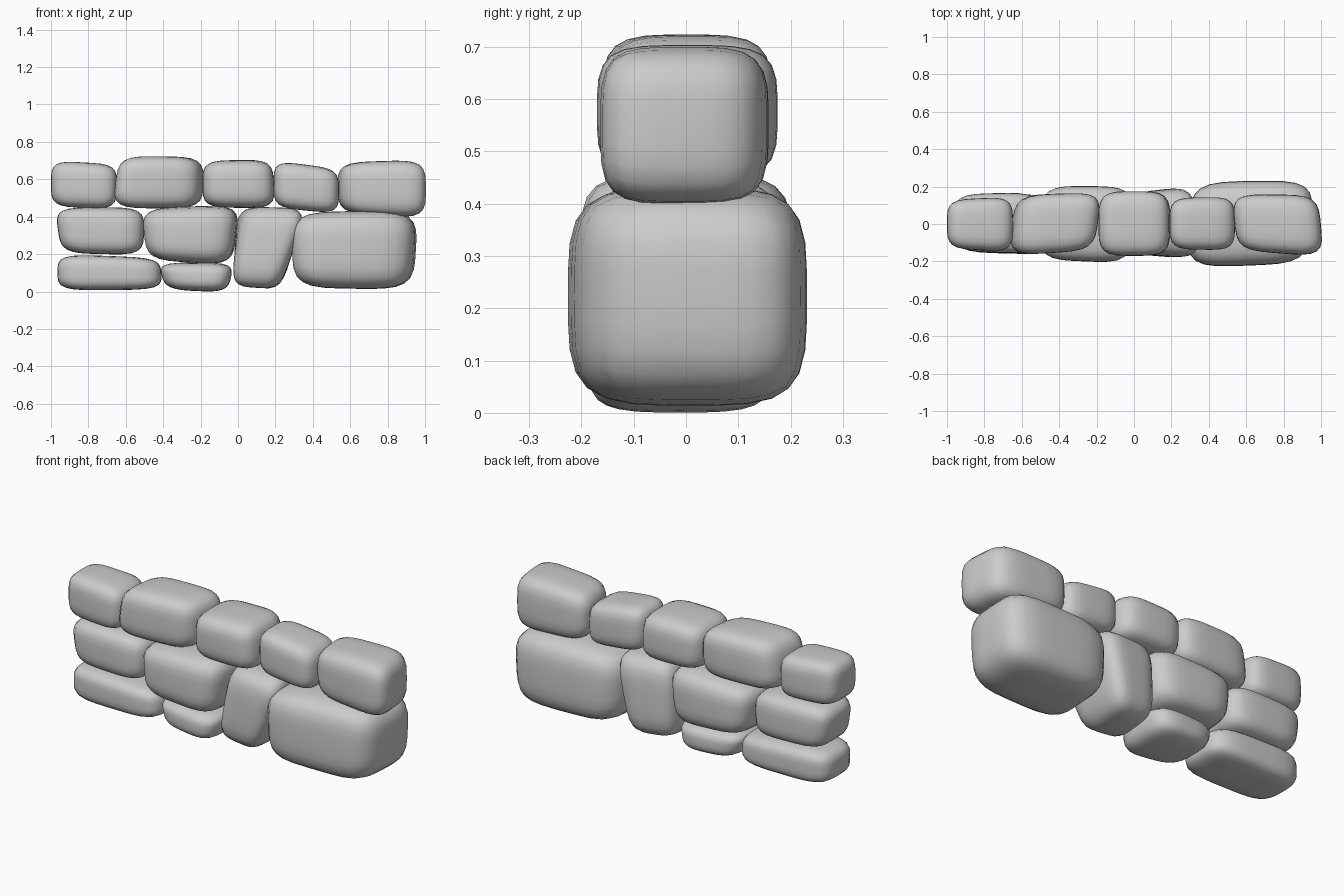
import bpy, bmesh
from mathutils import Vector

if "Cube" in bpy.data.objects:
    bpy.data.objects.remove(bpy.data.objects["Cube"])


def stone(name, bl, br, tr, tl, y, shear=0.0, twist=0.0, k=4.1):
    """Rounded block: front outline corners (x, z); y = front-left, front-right,
    back-right, back-left; shear moves x along the depth, twist does so at the top."""
    bm = bmesh.new()
    bmesh.ops.create_cube(bm, size=2)
    bmesh.ops.subdivide_edges(bm, edges=bm.edges[:], cuts=7, use_grid_fill=True)
    bl, br, tr, tl = (Vector(c) for c in (bl, br, tr, tl))
    for v in bm.verts:
        p = v.co
        p = p / sum(abs(c) ** k for c in p) ** (1 / k)
        u, w, t = (p.x + 1) / 2, (p.y + 1) / 2, (p.z + 1) / 2
        q = bl.lerp(br, u).lerp(tl.lerp(tr, u), t)
        front = y[0] + (y[1] - y[0]) * u
        back = y[3] + (y[2] - y[3]) * u
        v.co = (q.x + (shear + twist * p.z) * p.y, front + (back - front) * w, q.y)
    for f in bm.faces:
        f.smooth = True
    me = bpy.data.meshes.new(name)
    bm.to_mesh(me)
    bm.free()
    ob = bpy.data.objects.new(name, me)
    bpy.context.collection.objects.link(ob)
    return ob


# Bottom course
stone("bottom_stone_1", (-.965, .005), (-.405, .01), (-.415, .18), (-.965, .20),
      (-.15, -.165, .16, .155))
stone("bottom_stone_2", (-.385, .01), (-.055, -.005), (-.02, .155), (-.43, .155),
      (-.15, -.20, .17, .15), k=3.5)
stone("bottom_tall_stone", (-.035, .03), (.23, .01), (.365, .445), (.005, .455),
      (-.16, -.185, .20, .165), shear=-.005, twist=-.02, k=4.4)
stone("bottom_big_stone", (.30, .02), (.935, .01), (.96, .435), (.285, .425),
      (-.235, -.21, .235, .225), shear=.015)

# Middle course
stone("middle_stone_1", (-.945, .205), (-.505, .195), (-.50, .45), (-.98, .45),
      (-.145, -.16, .17, .16))
stone("middle_stone_2", (-.485, .17), (-.03, .14), (.01, .465), (-.515, .445),
      (-.19, -.21, .20, .205), shear=.01)

# Top course
stone("top_stone_1", (-1, .455), (-.65, .44), (-.645, .68), (-1, .70),
      (-.13, -.15, .145, .13))
stone("top_stone_2", (-.665, .445), (-.195, .445), (-.19, .72), (-.63, .725),
      (-.17, -.14, .17, .155), shear=.02)
stone("top_stone_3", (-.19, .45), (.20, .445), (.185, .705), (-.19, .70),
      (-.17, -.17, .175, .175))
stone("top_stone_4", (.19, .45), (.54, .415), (.54, .655), (.19, .70),
      (-.135, -.14, .145, .14))
stone("top_stone_5", (.54, .42), (1.0, .39), (1.0, .705), (.535, .69),
      (-.14, -.175, .155, .16), shear=-.015)
